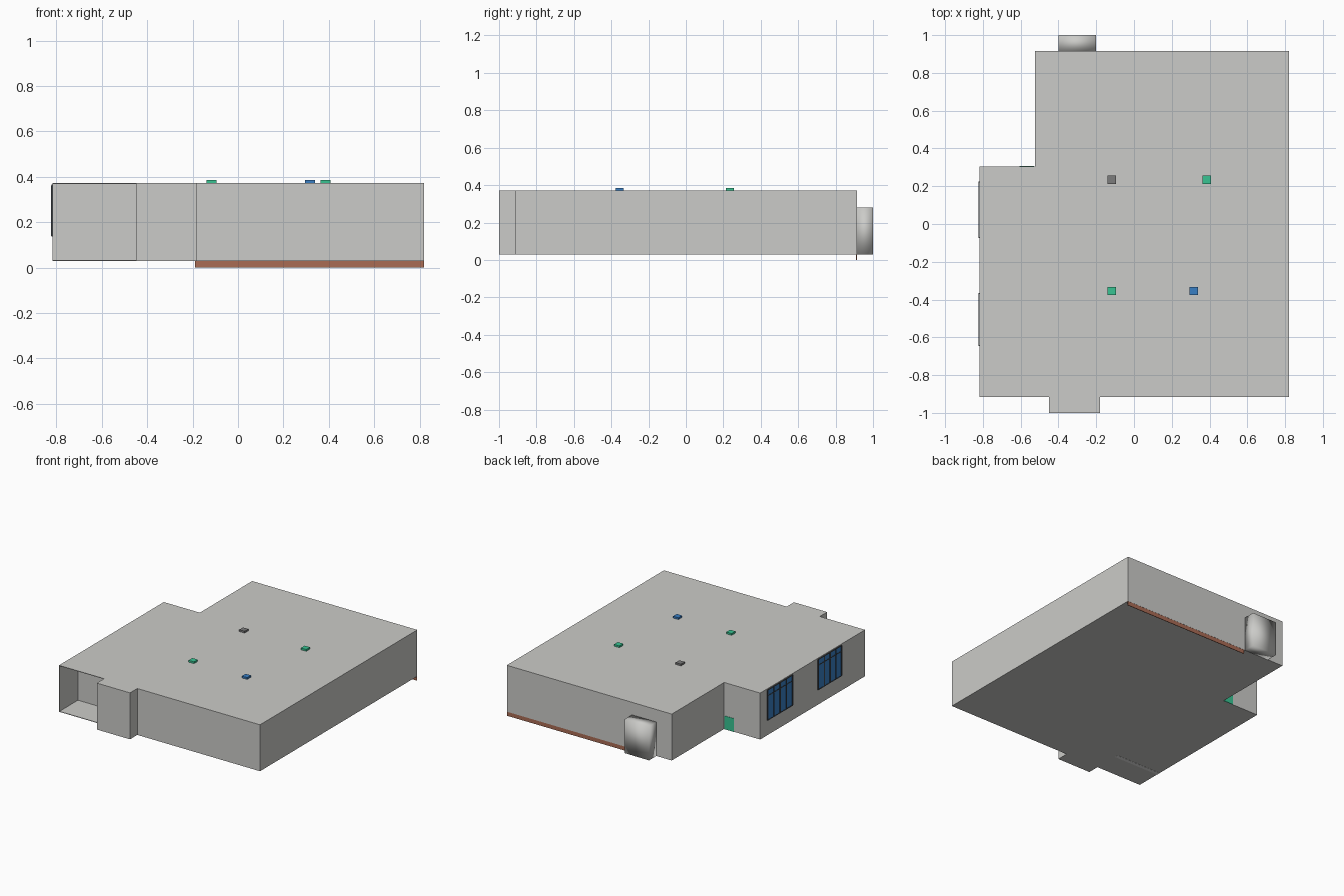
import bpy, bmesh

if "Cube" in bpy.data.objects:
    bpy.data.objects.remove(bpy.data.objects["Cube"])


def material(name, rgb):
    m = bpy.data.materials.new(name)
    m.diffuse_color = (*rgb, 1)
    m.use_nodes = True
    m.node_tree.nodes["Principled BSDF"].inputs["Base Color"].default_value = m.diffuse_color
    return m


GREY = material("wall_grey", (0.60, 0.60, 0.58))
WHITE = material("pale_grey", (0.85, 0.85, 0.83))
DARK = material("dark_grey", (0.20, 0.20, 0.20))
FRAME = material("frame_charcoal", (0.05, 0.06, 0.07))
BLUE = material("blue", (0.04, 0.21, 0.55))
GREEN = material("green", (0.04, 0.55, 0.29))
BROWN = material("brick_brown", (0.40, 0.15, 0.09))

Z0, Z1 = 0.03, 0.372   # floor and roof heights
XL = -0.818            # left wall


def add_object(name, bm, mat):
    bmesh.ops.recalc_face_normals(bm, faces=bm.faces)
    me = bpy.data.meshes.new(name)
    bm.to_mesh(me)
    bm.free()
    me.materials.append(mat)
    ob = bpy.data.objects.new(name, me)
    bpy.context.collection.objects.link(ob)
    return ob


def box(name, x, y, z, mat):
    """Box from (min, max) ranges."""
    bm = bmesh.new()
    bmesh.ops.create_cube(bm, size=1)
    for v in bm.verts:
        for i, (a, b) in enumerate((x, y, z)):
            v.co[i] = a if v.co[i] < 0 else b
    return add_object(name, bm, mat)


# Main block, extruded from its floor plan
plan = [(XL, -0.70), (-0.45, -0.70), (-0.45, -1), (-0.18, -1), (-0.18, -0.915),
        (0.82, -0.915), (0.82, 0.915), (-0.525, 0.915), (-0.525, 0.305), (XL, 0.305)]
bm = bmesh.new()
base = bm.faces.new([bm.verts.new((px, py, Z0)) for px, py in plan])
ext = bmesh.ops.extrude_face_region(bm, geom=[base])
for v in ext["geom"]:
    if isinstance(v, bmesh.types.BMVert):
        v.co.z = Z1
add_object("building_body", bm, GREY)

# Open entrance recess at the front left: roof, floor and side wall
T = 0.004
box("recess_roof", (XL, -0.45), (-0.915, -0.70), (Z1 - T, Z1), GREY)
box("recess_floor", (XL, -0.45), (-0.915, -0.70), (Z0, Z0 + T), GREY)
box("recess_side_wall", (XL, XL + T), (-0.915, -0.70), (Z0 + T, Z1 - T), GREY)
box("floor_joint_strip", (XL, -0.45), (-0.735, -0.708), (Z0 - 0.001, Z0 + 0.001), WHITE)

# Softly shaded bay on the back wall
bay = box("back_bay", (-0.40, -0.20), (0.913, 1.0), (Z0, 0.28), GREY)
bay.data.polygons.foreach_set("use_smooth", [True] * 6)

# Brick skirting below the back wall
box("back_skirting", (-0.19, 0.82), (0.910, 0.914), (0, Z0), BROWN)

# Windows on the left wall: glass with upright and cross bars
for n, (y0, y1) in enumerate(((-0.07, 0.22), (-0.64, -0.37))):
    zb, zt = 0.14, 0.362
    box(f"window_glass_{n}", (XL - 0.002, XL + 0.002), (y0, y1), (zb, zt), BLUE)
    for i in range(5):
        yc = y0 + (y1 - y0) * i / 4
        box(f"window_upright_{n}_{i}", (XL - 0.005, XL), (yc - 0.005, yc + 0.005), (zb, zt), FRAME)
    for i, zc in enumerate((zb, 0.32, zt)):
        box(f"window_crossbar_{n}_{i}", (XL - 0.004, XL), (y0, y1), (zc - 0.003, zc + 0.003), FRAME)

# Small door on the stepped rear wall
box("side_door", (-0.605, -0.53), (0.303, 0.308), (Z0, 0.128), GREEN)

# Four small roof units
for n, (cx, cy, mat) in enumerate(((-0.117, 0.235, DARK), (0.385, 0.235, GREEN),
                                   (-0.117, -0.355, GREEN), (0.317, -0.355, BLUE))):
    r = 0.022
    box(f"roof_unit_{n}", (cx - r, cx + r), (cy - r, cy + r), (Z1 - 0.005, 0.385), mat)
